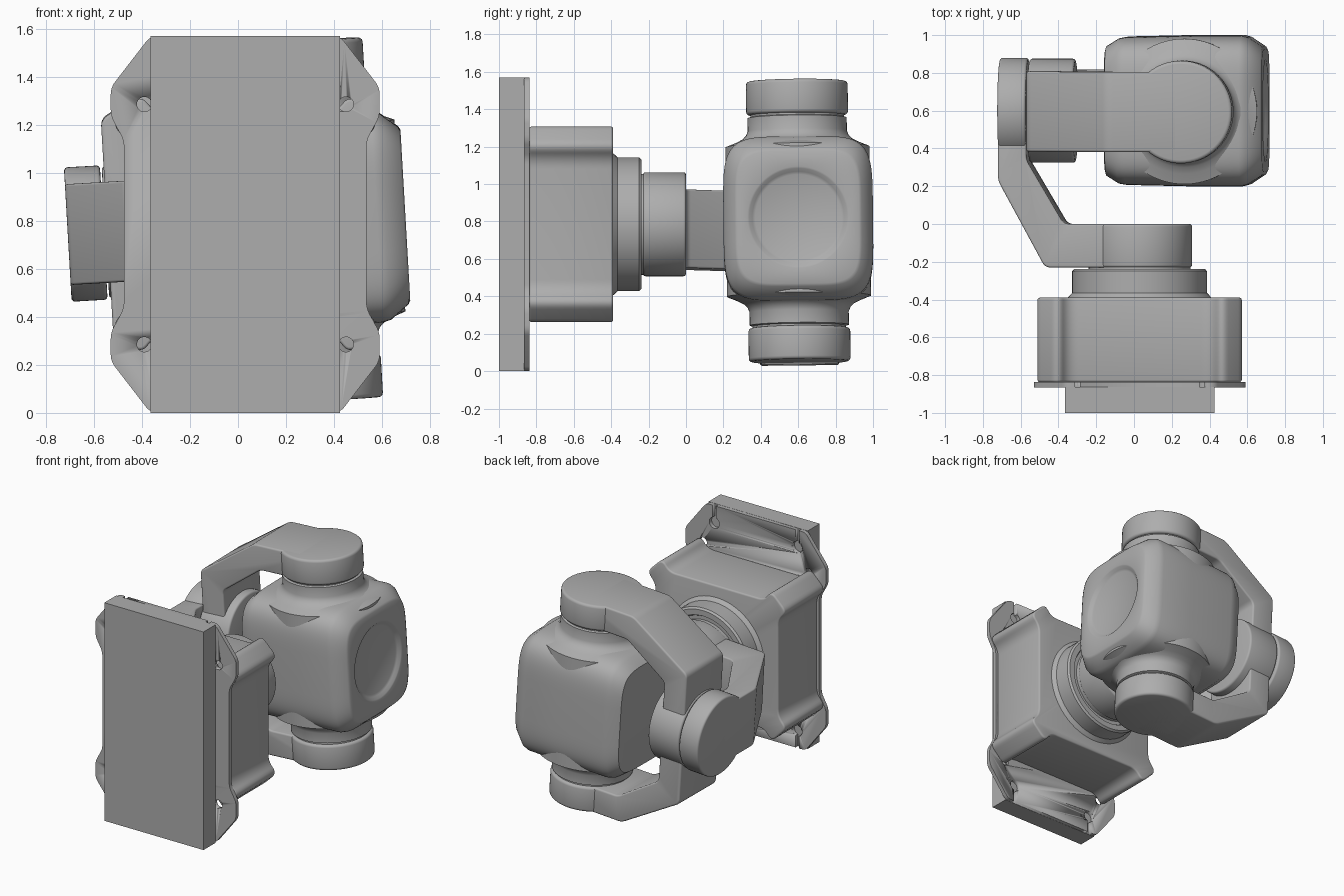
import bpy, bmesh, math
from mathutils import Matrix, Vector

if "Cube" in bpy.data.objects:
    bpy.data.objects.remove(bpy.data.objects["Cube"])

GREY = (0.42, 0.42, 0.42, 1)
mat = bpy.data.materials.new("satin grey")
mat.use_nodes = True
mat.diffuse_color = GREY
mat.node_tree.nodes["Principled BSDF"].inputs["Base Color"].default_value = GREY

# Frames: fixed base, roll stage, tilted camera stage
BASE = Matrix.Translation((0.03, 0, 0.785))
ROLL = BASE @ Matrix.Rotation(math.radians(-3.3), 4, 'Y')
PITCH = (ROLL @ Matrix.Translation((0, 0.6, 0))
         @ Matrix.Rotation(math.radians(0.6), 4, 'X'))


def finish(name, bm, frame, bevel=0):
    bmesh.ops.recalc_face_normals(bm, faces=bm.faces)
    if bevel:
        edges = [e for e in bm.edges if e.calc_face_angle(0) > 0.6]
        bmesh.ops.bevel(bm, geom=edges, offset=bevel, segments=3,
                        profile=0.5, affect='EDGES', clamp_overlap=True)
    bm.transform(frame)
    mesh = bpy.data.meshes.new(name)
    bm.to_mesh(mesh)
    bm.free()
    mesh.materials.append(mat)
    ob = bpy.data.objects.new(name, mesh)
    bpy.context.collection.objects.link(ob)
    bpy.ops.object.select_all(action='DESELECT')
    ob.select_set(True)
    bpy.context.view_layer.objects.active = ob
    bpy.ops.object.shade_smooth_by_angle(angle=math.radians(32))
    return ob


def place(axis, u, v, t):
    return {'x': (t, u, v), 'y': (u, t, v), 'z': (u, v, t)}[axis]


def loft(name, axis, rings, frame, bevel=0):
    """Skin a list of (points, offset) rings and cap both ends."""
    bm = bmesh.new()
    loops = [[bm.verts.new(place(axis, u, v, t)) for u, v in pts] for pts, t in rings]
    for a, b in zip(loops, loops[1:]):
        for i in range(len(a)):
            j = (i + 1) % len(a)
            bm.faces.new((a[i], a[j], b[j], b[i]))
    bm.faces.new(loops[0])
    bm.faces.new(loops[-1])
    return finish(name, bm, frame, bevel)


def prism(name, axis, pts, lo, hi, frame, bevel=0):
    return loft(name, axis, [(pts, lo), (pts, hi)], frame, bevel)


def circle(r, cu=0, cv=0, n=72):
    return [(cu + r * math.cos(math.tau * i / n), cv + r * math.sin(math.tau * i / n))
            for i in range(n)]


def rounded(pts, r, seg=6):
    """Round each corner of an outline with a quadratic fillet."""
    out = []
    for i, p in enumerate(pts):
        p, a, b = Vector(p), Vector(pts[i - 1]), Vector(pts[(i + 1) % len(pts)])
        s = p + (a - p).normalized() * min(r, (a - p).length * 0.45)
        e = p + (b - p).normalized() * min(r, (b - p).length * 0.45)
        for k in range(seg + 1):
            t = k / seg
            out.append(tuple(s * (1 - t) ** 2 + p * 2 * t * (1 - t) + e * t * t))
    return out


def four_way(q):
    """Mirror a quarter outline, listed from the top to the side."""
    return (q + [(x, -z) for x, z in reversed(q)] + [(-x, -z) for x, z in q]
            + [(-x, z) for x, z in reversed(q)])


def soft_square(hu, hv, power=5, n=96):
    out = []
    for i in range(n):
        c, s = math.cos(math.tau * i / n), math.sin(math.tau * i / n)
        out.append((math.copysign(abs(c) ** (2 / power), c) * hu,
                    math.copysign(abs(s) ** (2 / power), s) * hv))
    return out


# Mounting block and waisted flange
prism("mounting_block", 'y', [(-.395, -.785), (.395, -.785), (.395, .785), (-.395, .785)],
      -1, -.864, BASE)
flange_outline = four_way([(.395, .784), (.56, .57), (.56, .45), (.505, .35)])
flange = prism("flange", 'y', rounded(flange_outline, .03), -.865, -.836, BASE)

# Keyholes and screw holes cut through the flange
for sx in (-1, 1):
    for sz in (-1, 1):
        w = [sz * .66, sz * .9]
        slot = [(sx * .33 - .013, w[0]), (sx * .33 + .013, w[0]),
                (sx * .33 + .013, w[1]), (sx * .33 - .013, w[1])]
        cutters = [prism("slot_cutter", 'y', slot, -.863, -.8, BASE),
                   prism("keyhole_cutter", 'y', circle(.04, sx * .33, sz * .66, 32), -.863, -.8, BASE),
                   prism("screw_cutter", 'y', circle(.031, sx * .42, sz * .5, 32), -.9, -.8, BASE)]
        for c in cutters:
            c.hide_render = True
            c.hide_viewport = True
            mod = flange.modifiers.new("hole", 'BOOLEAN')
            mod.operation = 'DIFFERENCE'
            mod.solver = 'EXACT'
            mod.object = c

# Base housing with diagonal corner lobes and recessed sides
housing_outline = four_way([(.375, .465), (.435, .54), (.557, .42), (.49, .345)])
prism("base_housing", 'y', rounded(housing_outline, .05), -.837, -.39, BASE, .012)

# Stepped bearing collar
loft("bearing_collar", 'y', [(circle(r), y) for r, y in
     ((.385, -.395), (.357, -.365), (.357, -.25), (.345, -.237), (.305, -.237),
      (.295, -.255), (.27, -.255), (.27, -.225))], BASE)

# Roll arm: disc, cranked bar and end motor
prism("roll_disc", 'y', circle(.278), -.23, 0, ROLL, .014)
roll_bar = [(-.74, .6), (-.74, .23), (-.49, -.23), (0, -.23), (0, 0),
            (-.39, 0), (-.59, .34), (-.59, .6)]
prism("roll_arm", 'z', rounded(roll_bar, .03), -.21, .21, ROLL, .01)
prism("roll_end_motor", 'x', circle(.28, .6, 0), -.74, -.59, ROLL, .014)

# Yoke: side motor, bent bar and two end discs
prism("yoke_motor", 'x', circle(.275), -.583, -.34, PITCH, .014)
half = [(.26, .75), (-.13, .75), (-.575, .47)]
inner = [(-.4, .36), (-.09, .57), (.26, .57)]
yoke = (half + [(x, -z) for x, z in reversed(half)]
        + [(x, -z) for x, z in reversed(inner)] + inner)
prism("yoke_arm", 'y', rounded(yoke, .03), -.212, .212, PITCH, .012)
for side, s in (("top", 1), ("bottom", -1)):
    lo, hi = sorted((s * .57, s * .75))
    prism("yoke_disc_" + side, 'z', circle(.272, .26, 0), lo, hi, PITCH, .018)
    # Flared neck between disc and camera body
    loft("camera_neck_" + side, 'z', [(circle(r, .26, 0), s * z) for r, z in
         ((.25, .575), (.25, .56), (.265, .555), (.265, .485), (.275, .46),
          (.295, .44), (.33, .422), (.385, .40), (.385, .3))], PITCH)

# Camera body with chamfered ends and a dished lens window
body = [(soft_square(.33, .35), -.17), (soft_square(.345, .375), -.165),
        (soft_square(.385, .425), -.10), (soft_square(.392, .435), -.06),
        (soft_square(.40, .44), .3), (soft_square(.40, .44), .55),
        (soft_square(.39, .43), .585), (soft_square(.34, .37), .66),
        (soft_square(.325, .355), .668)]
dish = [(circle(r, n=96), x) for r, x in ((.272, .668), (.262, .665), (.245, .65), (.23, .643))]
loft("camera_body", 'x', body + dish, PITCH)
